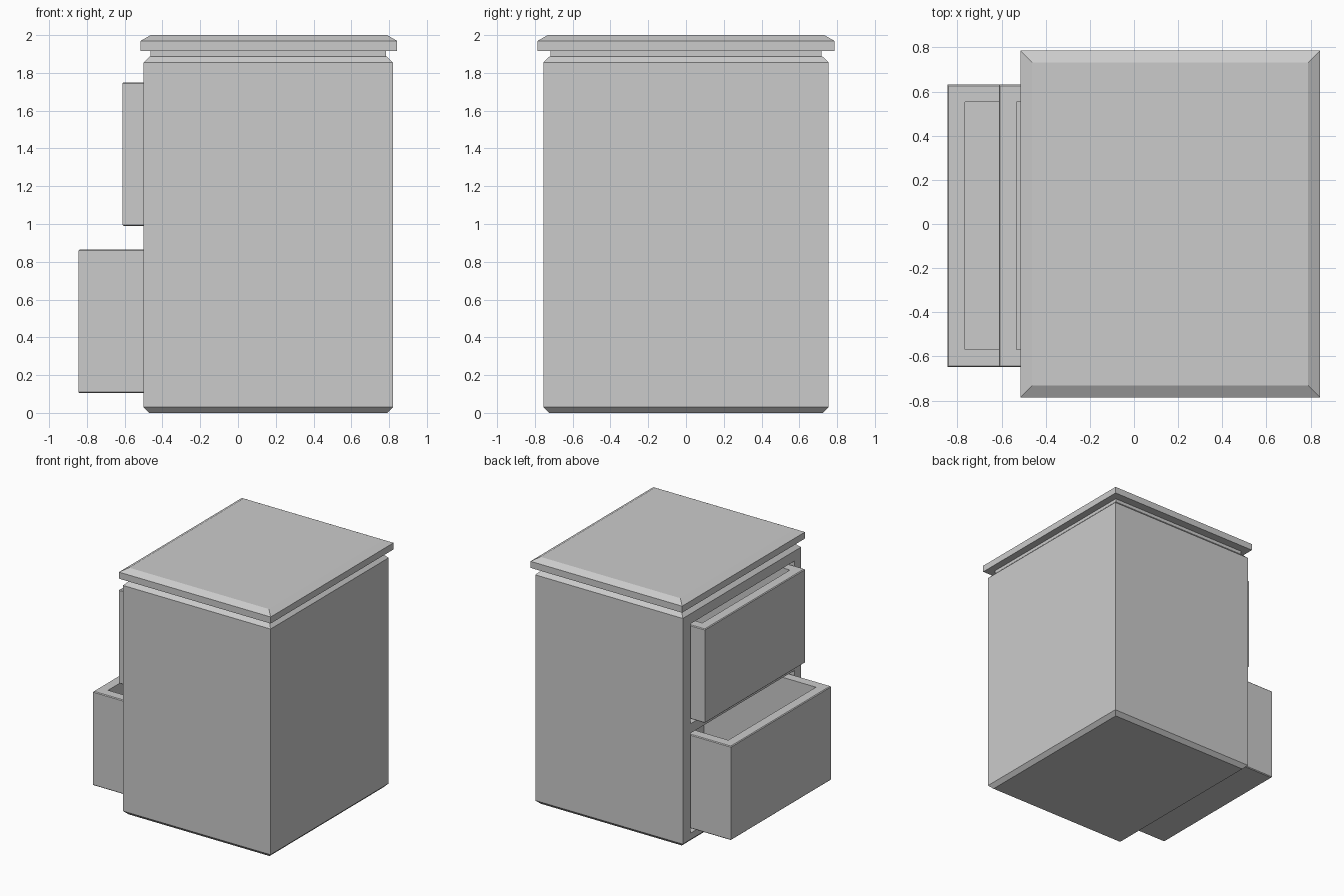
import bpy, bmesh

if "Cube" in bpy.data.objects:
    bpy.data.objects.remove(bpy.data.objects["Cube"])


def mesh_object(name, bm):
    bmesh.ops.recalc_face_normals(bm, faces=bm.faces)
    mesh = bpy.data.meshes.new(name)
    bm.to_mesh(mesh)
    bm.free()
    obj = bpy.data.objects.new(name, mesh)
    bpy.context.collection.objects.link(obj)
    return obj


def stacked_box(name, x0, x1, y0, y1, profile):
    """Rectangular loft; profile is a list of (inset, z)."""
    bm = bmesh.new()
    rings = []
    for d, z in profile:
        corners = ((x0 + d, y0 + d), (x1 - d, y0 + d), (x1 - d, y1 - d), (x0 + d, y1 - d))
        rings.append([bm.verts.new((x, y, z)) for x, y in corners])
    for a, b in zip(rings, rings[1:]):
        for i in range(4):
            j = (i + 1) % 4
            bm.faces.new((a[i], a[j], b[j], b[i]))
    bm.faces.new(rings[0][::-1])
    bm.faces.new(rings[-1])
    return mesh_object(name, bm)


def cut(obj, cutter):
    """Subtract the cutter and remove it."""
    mod = obj.modifiers.new("cut", 'BOOLEAN')
    mod.operation = 'DIFFERENCE'
    mod.solver = 'EXACT'
    mod.object = cutter
    cutter.hide_render = True
    bpy.context.view_layer.objects.active = obj
    bpy.ops.object.modifier_apply(modifier=mod.name)
    bpy.data.objects.remove(cutter)


# cabinet body with chamfered rims and a recessed neck
body = stacked_box("cabinet_body", -0.50, 0.82, -0.755, 0.755,
                   [(0.03, 0), (0, 0.03), (0, 1.855), (0.03, 1.885),
                    (0.037, 1.887), (0.037, 1.92)])

# overhanging top with a chamfered upper edge
stacked_box("cabinet_top", -0.515, 0.842, -0.785, 0.785,
            [(0, 1.917), (0, 1.97), (0.053, 2.0)])

# two open drawers pulled out by different amounts
Y0, Y1, WALL, GAP, HEIGHT, LENGTH = -0.648, 0.632, 0.08, 0.024, 0.76, 1.16
for name, front, z in (("lower_drawer", -0.845, 0.105), ("upper_drawer", -0.612, 0.99)):
    slot = stacked_box(name + "_slot", -0.7, 0.74, Y0 - GAP, Y1 + GAP,
                       [(0, z - GAP), (0, z + HEIGHT + GAP)])
    cut(body, slot)
    back = front + LENGTH
    c = 0.006
    drawer = stacked_box(name, front, back, Y0, Y1,
                         [(c, z), (0, z + c), (0, z + HEIGHT - c), (c, z + HEIGHT)])
    cavity = stacked_box(name + "_cavity", front + WALL, back - WALL, Y0 + WALL, Y1 - WALL,
                         [(0, z + WALL), (0, z + HEIGHT + 0.1)])
    cut(drawer, cavity)
